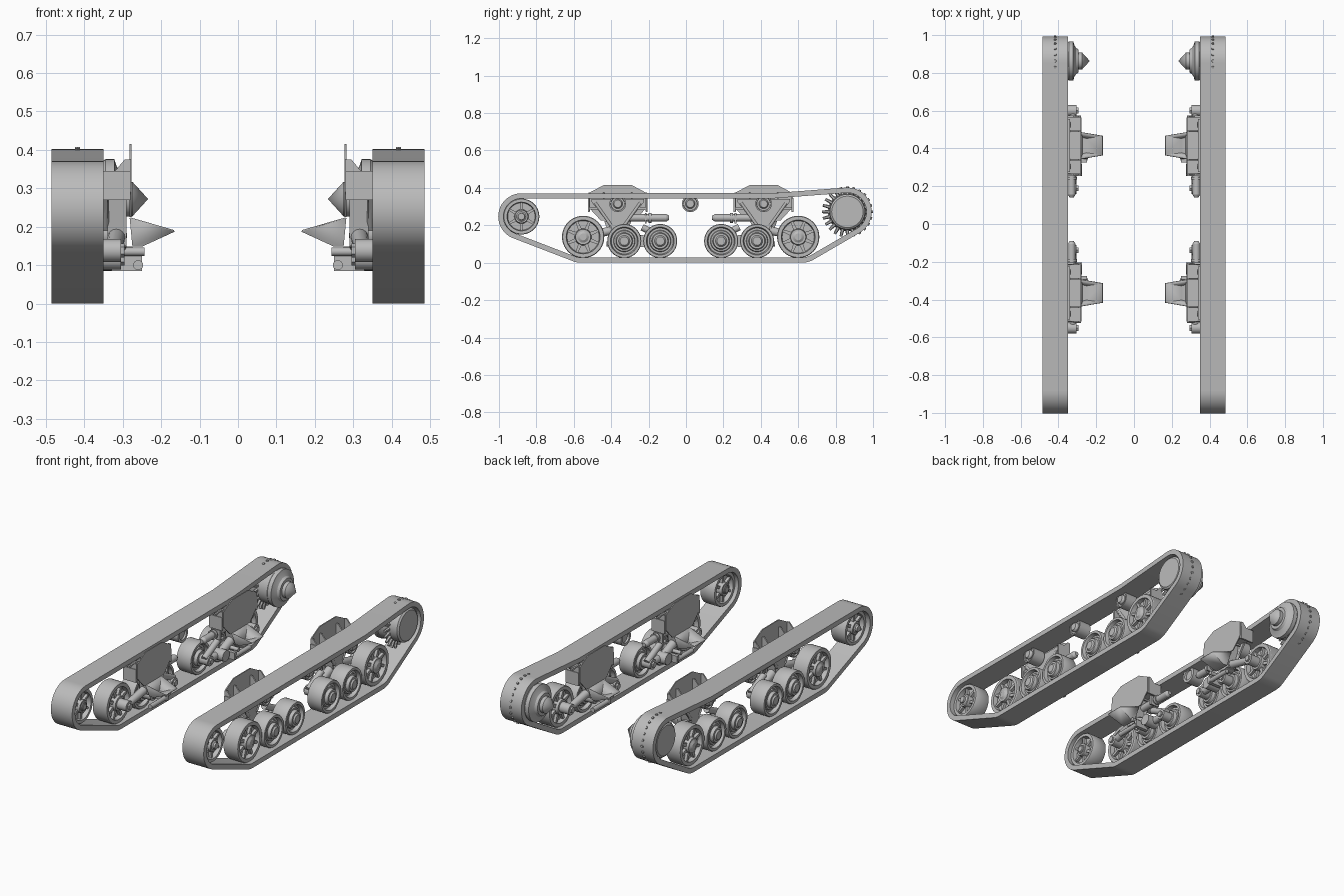
import bpy, bmesh, math
from mathutils import Vector, Matrix

old = bpy.data.objects.get("Cube")
if old:
    bpy.data.objects.remove(old)

grey = bpy.data.materials.new("plain_grey")
grey.use_nodes = True
grey.diffuse_color = (0.5, 0.5, 0.5, 1)
grey.node_tree.nodes["Principled BSDF"].inputs["Base Color"].default_value = (0.5, 0.5, 0.5, 1)


def finish(name, bm):
    """Turn a bmesh on the +x side into an object mirrored to -x."""
    bmesh.ops.remove_doubles(bm, verts=bm.verts, dist=1e-5)
    bmesh.ops.recalc_face_normals(bm, faces=bm.faces)
    me = bpy.data.meshes.new(name)
    bm.to_mesh(me)
    bm.free()
    me.materials.append(grey)
    ob = bpy.data.objects.new(name, me)
    bpy.context.collection.objects.link(ob)
    ob.modifiers.new("Mirror", 'MIRROR').use_mirror_merge = False
    bpy.ops.object.select_all(action='DESELECT')
    ob.select_set(True)
    bpy.context.view_layer.objects.active = ob
    bpy.ops.object.shade_smooth_by_angle(angle=math.radians(30))
    return ob


def add_lathe(bm, profile, y, z, seg=32):
    """Spin (x, radius) points about an axle along x."""
    rings = []
    for x, r in profile:
        rings.append([bm.verts.new((x, y + r * math.cos(k * math.tau / seg),
                                    z + r * math.sin(k * math.tau / seg))) for k in range(seg)])
    for a, b in zip(rings, rings[1:]):
        for k in range(seg):
            j = (k + 1) % seg
            bm.faces.new((a[k], a[j], b[j], b[k]))


def add_prism(bm, pts, x0, x1):
    """Extrude a (y, z) outline along x."""
    a, b = [[bm.verts.new((x, y, z)) for y, z in pts] for x in (x0, x1)]
    bm.faces.new(a)
    bm.faces.new(b)
    for k in range(len(pts)):
        j = (k + 1) % len(pts)
        bm.faces.new((a[k], a[j], b[j], b[k]))


def add_box(bm, lo, hi):
    add_prism(bm, [(lo[1], lo[2]), (hi[1], lo[2]), (hi[1], hi[2]), (lo[1], hi[2])], lo[0], hi[0])


def add_rod(bm, a, b, r, r2=None, seg=16):
    a, b = Vector(a), Vector(b)
    d = b - a
    mat = Matrix.Translation((a + b) / 2) @ d.to_track_quat('Z', 'Y').to_matrix().to_4x4()
    bmesh.ops.create_cone(bm, cap_ends=True, segments=seg, radius1=r,
                          radius2=r if r2 is None else r2, depth=d.length, matrix=mat)


def both_faces(half, x=0.415):
    """Complete a half wheel profile (depth from middle, radius) on both sides."""
    return [(x + d, r) for d, r in half] + [(x - d, r) for d, r in reversed(half)]


IN, OUT = 0.35, 0.485
IDLER, DRIVE, MID = (-0.88, 0.247), (0.863, 0.272), 0.025

# Track band: arcs round the idler, the road wheels and the drive wheel
arcs = [(*IDLER, 0.124, 90, 247, 20), (-0.56, 0.125, 0.125, 247, 270, 6),
        (0.62, 0.125, 0.125, 270, 300, 6), (*DRIVE, 0.13, 300, 455, 20),
        (0.47, 0.272, 0.1, 92, 92, 1)]
loops = []
for gap in (0, 0.028):
    loop = []
    for y, z, r, a0, a1, n in arcs:
        for k in range(n):
            t = math.radians(a0 + (a1 - a0) * k / max(n - 1, 1))
            loop.append((y + (r - gap) * math.cos(t), z + (r - gap) * math.sin(t)))
    loops.append(loop)
bm = bmesh.new()
corners = [[bm.verts.new((x, y, z)) for y, z in loop]
           for x, loop in ((IN, loops[0]), (OUT, loops[0]), (OUT, loops[1]), (IN, loops[1]))]
for c in range(4):
    a, b = corners[c], corners[(c + 1) % 4]
    for k in range(len(a)):
        j = (k + 1) % len(a)
        bm.faces.new((a[k], a[j], b[j], b[k]))
finish("track", bm)


def spoked_wheel(name, y, z, R, spokes):
    bm = bmesh.new()
    add_lathe(bm, both_faces([(0.058, 0), (0.058, R * .16), (0.05, R * .27), (0.05, R * .36),
                              (0.02, R * .4), (0.02, R * .76), (0.045, R * .8),
                              (0.045, R * .97), (0.04, R)]), y, z, 40)
    for k in range(spokes):
        t = (k + .5) * math.tau / spokes
        c, s = math.cos(t), math.sin(t)
        w = R * .07
        pts = [(y + c * q * R - s * e * w, z + s * q * R + c * e * w)
               for q, e in ((.33, -1.3), (.79, -.8), (.79, .8), (.33, 1.3))]
        add_prism(bm, pts, 0.415 - .036, 0.415 + .036)
    finish(name, bm)


def bogie_wheel(name, y, z, R):
    bm = bmesh.new()
    add_lathe(bm, both_faces([(0.06, 0), (0.06, R * .25), (0.052, R * .33), (0.052, R * .45),
                              (0.034, R * .5), (0.034, R * .6), (0.024, R * .64),
                              (0.024, R * .76), (0.045, R * .82), (0.045, R * .97),
                              (0.04, R)]), y, z, 40)
    finish(name, bm)


# Idler at the front
spoked_wheel("idler_wheel", *IDLER, 0.096, 6)
bm = bmesh.new()
add_rod(bm, (0.36, *IDLER), (0.481, *IDLER), 0.024, 0.018)
finish("idler_axle", bm)

# Drive wheel: drum, stepped inner housing with a pointed cap, and teeth
bm = bmesh.new()
add_lathe(bm, [(0.478, 0), (0.478, 0.084), (0.47, 0.094), (0.35, 0.1), (0.345, 0.104),
               (0.322, 0.104), (0.316, 0.085), (0.308, 0.07), (0.295, 0.062),
               (0.295, 0.045), (0.275, 0.045), (0.234, 0)], *DRIVE, 40)
finish("drive_wheel", bm)
bm = bmesh.new()
for k in range(24):
    t = k * math.tau / 24
    axis = Vector((0, math.cos(t), math.sin(t)))
    hub = Vector((0.418, *DRIVE))
    add_rod(bm, hub + axis * .09, hub + axis * .136, 0.011, 0.007, 6)
finish("drive_teeth", bm)


def roller(name, y):
    bm = bmesh.new()
    add_lathe(bm, [(0.45, 0), (0.45, 0.02), (0.44, 0.026), (0.432, 0.026), (0.432, 0.036),
                   (0.44, 0.038), (0.44, 0.045), (0.365, 0.045), (0.365, 0.03),
                   (0.375, 0.028), (0.375, 0)], y, 0.315, 24)
    finish(name, bm)


roller("middle_return_roller", MID - 0.002)

# Two suspension units, one facing forward and one facing back
for s, end in ((-1, "front"), (1, "rear")):
    def Y(d):
        return MID + s * d

    def P(x, d, z):
        return (x, Y(d), z)

    def outline(pts, c=0.39):
        return [(Y(c + u), z) for u, z in pts] + [(Y(c - u), z) for u, z in reversed(pts)]

    spoked_wheel(end + "_large_road_wheel", Y(0.575), 0.138, 0.113, 8)
    bogie_wheel(end + "_outer_bogie_wheel", Y(0.355), 0.116, 0.091)
    bogie_wheel(end + "_inner_bogie_wheel", Y(0.163), 0.116, 0.091)
    roller(end + "_return_roller", Y(0.39))

    # Bracket: faceted inner plate, floor, sloping gussets and V-shaped web
    bm = bmesh.new()
    add_prism(bm, outline([(0.075, 0.415), (0.15, 0.375), (0.15, 0.29), (0.09, 0.225)]), 0.277, 0.283)
    for u in (-0.152, -0.075, 0.075, 0.152):
        a, b = [[bm.verts.new((x, Y(0.39 + u + w), z)) for x, z in
                 ((0.28, 0.375), (0.295, 0.375), (0.35, 0.31), (0.35, 0.275), (0.28, 0.275))]
                for w in (-0.004, 0.004)]
        bm.faces.new(a)
        bm.faces.new(b)
        for k in range(5):
            j = (k + 1) % 5
            bm.faces.new((a[k], a[j], b[j], b[k]))
    add_box(bm, P(0.28, 0.24, 0.285), P(0.35, 0.54, 0.295))
    add_prism(bm, outline([(0.14, 0.34), (0.14, 0.325), (0.035, 0.19)]), 0.34, 0.35)
    for u in (-1, 1):
        add_box(bm, P(0.28, 0.39 + u * 0.155 - 0.005, 0.27), P(0.362, 0.39 + u * 0.155 + 0.005, 0.345))
        add_rod(bm, P(0.345, 0.39 + u * 0.12, 0.32), P(0.345, 0.39 + u * 0.035, 0.2), 0.009)
    add_prism(bm, outline([(0.06, 0.285), (0.035, 0.15)]), 0.29, 0.34)
    finish(end + "_bracket", bm)

    # Open wedge-shaped bucket on the inner side
    bm = bmesh.new()
    top = [bm.verts.new(P(x, 0.39 + u, z)) for x, u, z in
           ((0.282, -0.072, 0.222), (0.165, -0.052, 0.187), (0.165, 0.052, 0.187), (0.282, 0.072, 0.222))]
    low = [bm.verts.new(P(x, 0.39 + u, 0.148)) for x, u in
           ((0.275, -0.045), (0.25, -0.04), (0.25, 0.04), (0.275, 0.045))]
    bm.faces.new(low)
    for k in range(4):
        j = (k + 1) % 4
        bm.faces.new((top[k], top[j], low[j], low[k]))
    ob = finish(end + "_bucket", bm)
    ob.modifiers.new("Wall", 'SOLIDIFY').thickness = 0.005

    # Spring cylinder lying along the track
    bm = bmesh.new()
    add_rod(bm, P(0.33, 0.34, 0.24), P(0.33, 0.13, 0.24), 0.02)
    add_rod(bm, P(0.33, 0.13, 0.24), P(0.33, 0.115, 0.24), 0.02, 0.011)
    add_rod(bm, P(0.33, 0.225, 0.24), P(0.33, 0.21, 0.24), 0.027)
    add_box(bm, P(0.295, 0.235, 0.21), P(0.352, 0.245, 0.265))
    finish(end + "_spring_cylinder", bm)

    # Swing arms, bogie beam and axles
    bm = bmesh.new()
    add_rod(bm, P(0.315, 0.39, 0.18), P(0.325, 0.575, 0.138), 0.024, 0.019)
    add_rod(bm, P(0.315, 0.41, 0.18), P(0.315, 0.26, 0.12), 0.026, 0.022)
    add_rod(bm, P(0.33, 0.26, 0.19), P(0.33, 0.14, 0.13), 0.018)
    add_rod(bm, P(0.325, 0.37, 0.116), P(0.325, 0.15, 0.116), 0.02)
    add_rod(bm, P(0.29, 0.39, 0.18), P(0.35, 0.39, 0.18), 0.034)
    add_rod(bm, P(0.275, 0.26, 0.116), P(0.35, 0.26, 0.116), 0.032)
    for d, z, r in ((0.575, 0.138, 0.03), (0.355, 0.116, 0.028), (0.163, 0.116, 0.028)):
        add_rod(bm, P(0.305, d, z), P(0.375, d, z), r)
        add_rod(bm, P(0.295, d, z), P(0.305, d, z), r * 0.6, seg=6)
    add_rod(bm, P(0.26, 0.31, 0.1), P(0.26, 0.45, 0.1), 0.013)
    add_rod(bm, P(0.243, 0.33, 0.135), P(0.32, 0.33, 0.135), 0.011)
    add_box(bm, P(0.25, 0.3, 0.084), P(0.33, 0.32, 0.125))
    finish(end + "_suspension_arms", bm)
